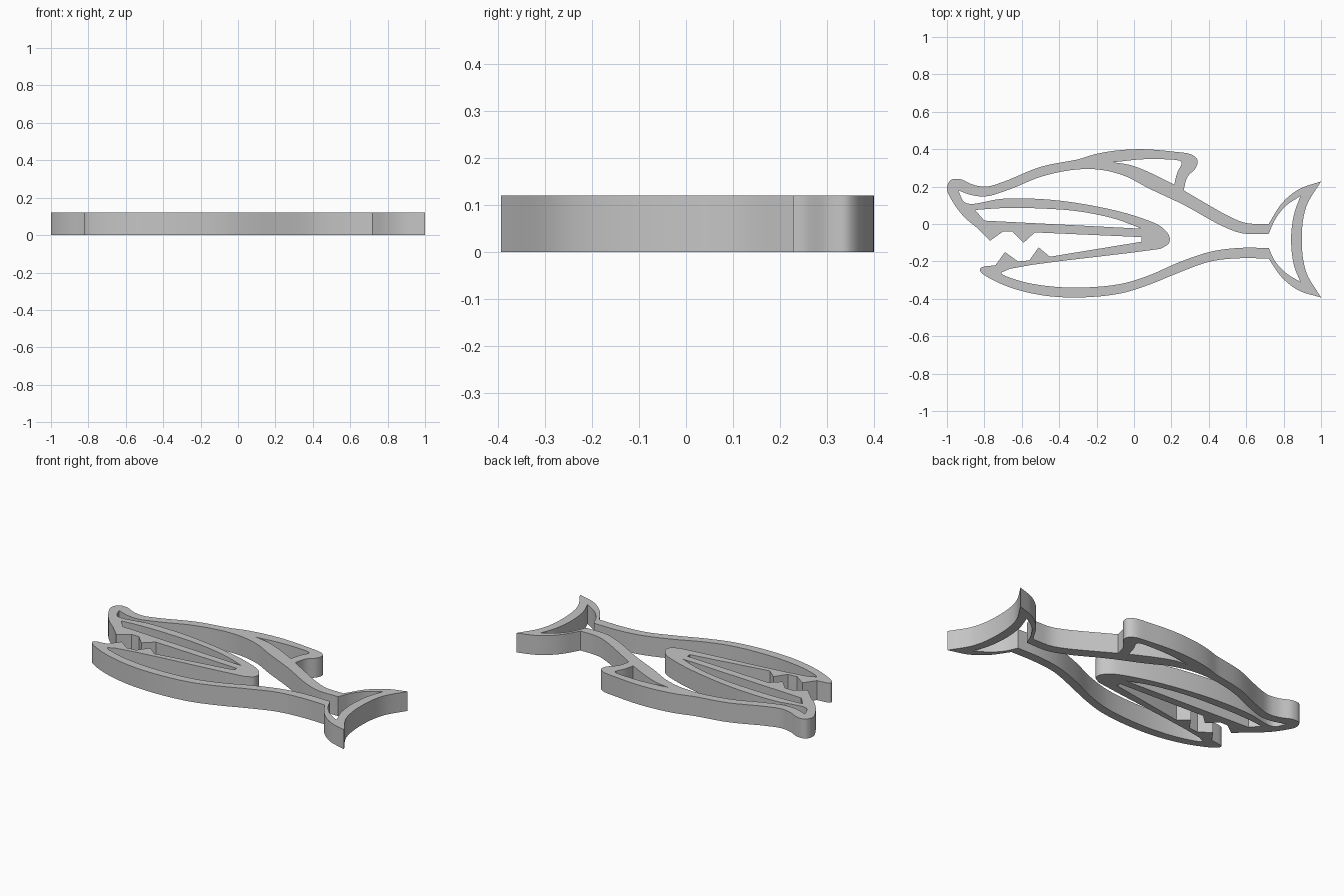
import bpy
import bmesh
from mathutils import Vector

THICKNESS = 0.12

if "Cube" in bpy.data.objects:
    bpy.data.objects.remove(bpy.data.objects["Cube"], do_unlink=True)


def smooth_stroke(points, steps=6):
    """Sample a centripetal spline through the points, leaving out the last one."""
    pts = [Vector(p) for p in points]
    if len(pts) == 2:
        return pts[:1]
    # Extend both ends so that the spline runs through every given point
    pts = [2 * pts[0] - pts[1]] + pts + [2 * pts[-1] - pts[-2]]
    samples = []
    for a, b, c, d in zip(pts, pts[1:], pts[2:], pts[3:]):
        t_b = (b - a).length ** 0.5
        t_c = t_b + (c - b).length ** 0.5
        t_d = t_c + (d - c).length ** 0.5
        for i in range(steps):
            t = t_b + (t_c - t_b) * i / steps
            ab = a.lerp(b, t / t_b)
            bc = b.lerp(c, (t - t_b) / (t_c - t_b))
            cd = c.lerp(d, (t - t_c) / (t_d - t_c))
            abc = ab.lerp(bc, t / t_c)
            bcd = bc.lerp(cd, (t - t_b) / (t_d - t_b))
            samples.append(abc.lerp(bcd, (t - t_b) / (t_c - t_b)))
    return samples


def closed_loop(*strokes):
    """Join smooth strokes into one loop with a sharp corner at each joint."""
    loop = []
    for stroke, following in zip(strokes, strokes[1:] + strokes[:1]):
        loop += smooth_stroke(stroke + following[:1])
    return loop


def corners(points):
    """Turn each point into its own stroke, so that straight lines join them."""
    return [[p] for p in points]


def extruded_plate(name, loops, thickness, material):
    """Fill the loops (inner ones become holes) and extrude them to a solid."""
    curve = bpy.data.curves.new(name, "CURVE")
    curve.dimensions = "2D"
    curve.fill_mode = "BOTH"
    curve.extrude = thickness / 2
    for loop in loops:
        spline = curve.splines.new("POLY")
        spline.points.add(len(loop) - 1)
        for point, co in zip(spline.points, loop):
            point.co = (co.x, co.y, 0, 1)
        spline.use_cyclic_u = True
    obj = bpy.data.objects.new(name, curve)
    bpy.context.collection.objects.link(obj)
    bpy.ops.object.select_all(action="DESELECT")
    obj.select_set(True)
    bpy.context.view_layer.objects.active = obj
    bpy.ops.object.convert(target="MESH")
    obj = bpy.context.object

    # Weld caps to walls and lift the plate onto the ground
    bm = bmesh.new()
    bm.from_mesh(obj.data)
    bmesh.ops.remove_doubles(bm, verts=bm.verts, dist=0.0001)
    bmesh.ops.translate(bm, verts=bm.verts, vec=(0, 0, thickness / 2))
    bmesh.ops.recalc_face_normals(bm, faces=bm.faces)
    bm.to_mesh(obj.data)
    bm.free()
    obj.data.materials.clear()
    obj.data.materials.append(material)
    bpy.ops.object.shade_smooth_by_angle()
    return obj


grey = bpy.data.materials.new("plain grey")
grey.use_nodes = True
grey.diffuse_color = (0.56, 0.56, 0.56, 1)
grey.node_tree.nodes["Principled BSDF"].inputs["Base Color"].default_value = grey.diffuse_color

# Outer outline: snout, back, fin, tail, belly
snout_and_back = [(-.84, -.02), (-.91, .04), (-.97, .12), (-1, .19), (-.98, .235),
                  (-.93, .24), (-.86, .21), (-.79, .2), (-.7, .225), (-.5, .305), (-.3, .345)]
top_fin = [(-.3, .345), (-.2, .375), (-.1, .392), (.04, .4), (.2, .388), (.31, .37),
           (.34, .34), (.33, .3), (.285, .25), (.265, .18)]
rear_back = [(.265, .18), (.35, .13), (.52, .035), (.6, .005), (.72, 0)]
tail_upper = [(.72, 0), (.79, .11), (.88, .185), (1, .228)]
tail_rear = [(1, .228), (.92, .09), (.897, -.08), (.92, -.255), (1, -.393)]
tail_lower = [(1, -.393), (.88, -.355), (.79, -.285), (.72, -.185)]
belly = [(.72, -.185), (.57, -.183), (.41, -.2), (.24, -.26), (.08, -.325), (-.08, -.373),
         (-.31, -.393), (-.51, -.378), (-.7, -.325), (-.82, -.255), (-.82, -.235), (-.74, -.22)]

# Open mouth with two teeth on each jaw
lower_teeth = [(-.74, -.22), (-.69, -.15), (-.62, -.2), (-.56, -.195), (-.51, -.125),
               (-.45, -.175), (.04, -.095)]
upper_teeth = [(.04, -.07), (-.53, -.045), (-.59, -.1), (-.65, -.04), (-.7, -.04), (-.77, -.09)]

# Body opening, running into the tail and around the jaws
inner_back = [(-.94, .18), (-.87, .155), (-.79, .148), (-.66, .187), (-.5, .252), (-.32, .29),
              (-.18, .29), (-.05, .257), (.08, .19), (.27, .1), (.47, -.01), (.58, -.05), (.72, -.053)]
inner_tail_upper = [(.72, -.053), (.755, .025), (.81, .095), (.89, .15)]
inner_tail_rear = [(.89, .15), (.855, .05), (.84, -.08), (.855, -.22), (.89, -.31)]
inner_tail_lower = [(.89, -.31), (.81, -.26), (.755, -.2), (.72, -.128)]
inner_belly = [(.72, -.128), (.56, -.128), (.41, -.148), (.24, -.205), (.08, -.275), (-.08, -.322),
               (-.31, -.34), (-.5, -.327), (-.64, -.295), (-.71, -.26)]
jaw_hinge_and_lip = [(.14, -.133), (.185, -.105), (.19, -.07), (.15, -.018), (.03, .035), (-.18, .09),
                     (-.45, .13), (-.7, .135), (-.9, .112)]

# Slim opening in the upper lip, and the opening in the fin
lip_opening = [[(-.85, .075), (-.7, .085), (-.5, .083), (-.3, .068), (-.1, .027), (.04, -.025)],
               [(.04, -.025), (-.8, .018)],
               [(-.8, .018)]]
fin_opening = [[(-.11, .33), (.03, .345), (.14, .347), (.25, .335)],
               [(.255, .32), (.23, .27), (.215, .21)],
               [(.215, .21), (.08, .277), (-.02, .315)]]


def trim(strokes):
    """Drop end points that the next stroke repeats."""
    return [s[:-1] if s[-1] == n[0] and len(s) > 1 else s
            for s, n in zip(strokes, strokes[1:] + strokes[:1])]


outline = closed_loop(*trim([snout_and_back, top_fin, rear_back, tail_upper, tail_rear,
                             tail_lower, belly] + corners(lower_teeth + upper_teeth)))
body_opening = closed_loop(*trim([inner_back, inner_tail_upper, inner_tail_rear, inner_tail_lower,
                                  inner_belly, jaw_hinge_and_lip]))
lip = closed_loop(*trim(lip_opening))
fin = closed_loop(*trim(fin_opening))

extruded_plate("fish_outline_plate", [outline, body_opening, lip, fin], THICKNESS, grey)
